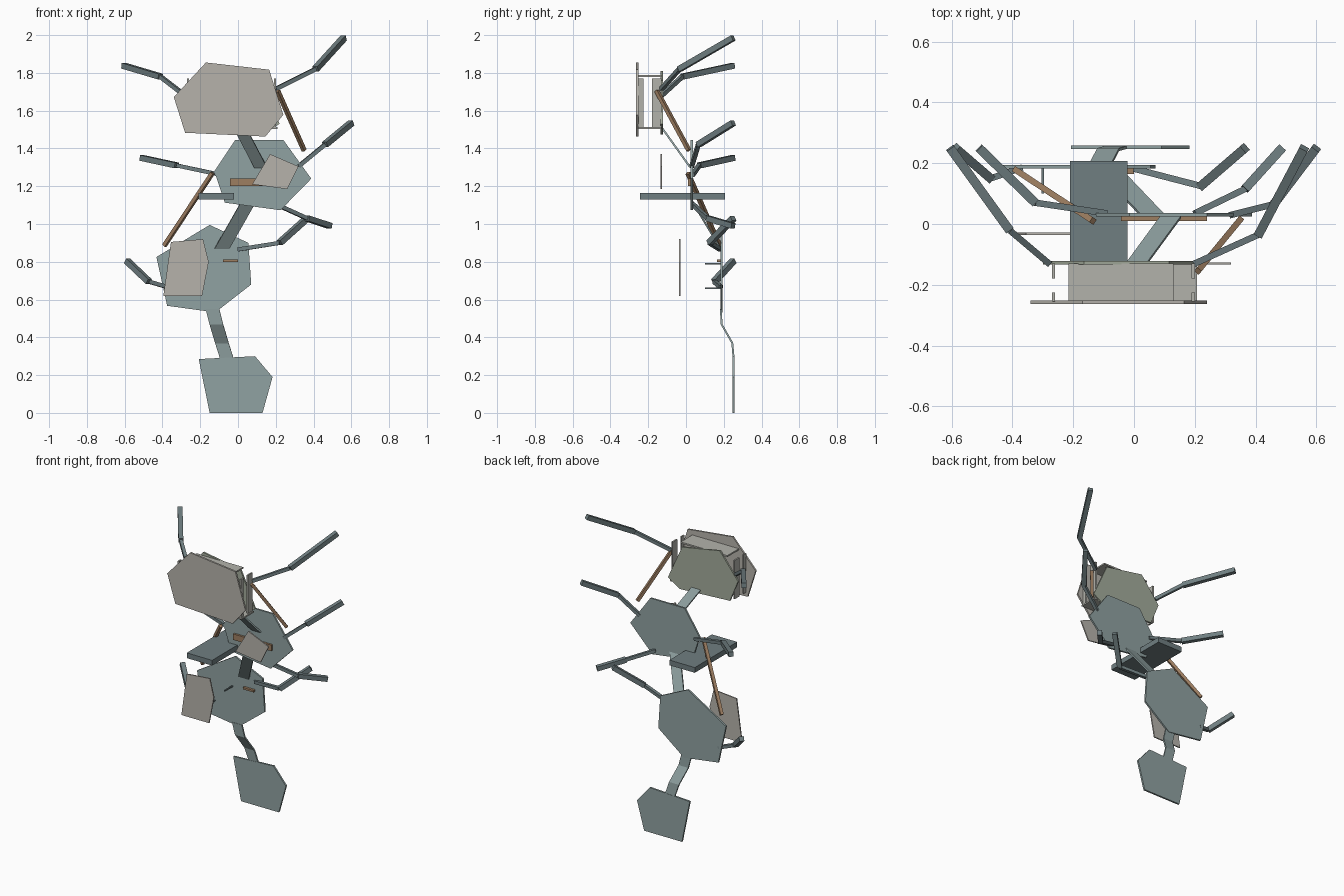
import bpy, bmesh
from mathutils import Vector, Matrix

if "Cube" in bpy.data.objects:
    bpy.data.objects.remove(bpy.data.objects["Cube"])


def mat(name, c):
    m = bpy.data.materials.new(name)
    m.diffuse_color = (*c, 1)
    m.use_nodes = True
    m.node_tree.nodes["Principled BSDF"].inputs["Base Color"].default_value = m.diffuse_color
    return m


SLATE = mat("slate", (0.16, 0.21, 0.22))
PALE = mat("pale_slate", (0.28, 0.36, 0.36))
STONE = mat("stone", (0.47, 0.45, 0.41))
FRAME = mat("frame_grey", (0.45, 0.45, 0.41))
MOSS = mat("moss_grey", (0.37, 0.41, 0.33))
WOOD = mat("wood", (0.34, 0.21, 0.12))


def finish(name, bm, m):
    bmesh.ops.recalc_face_normals(bm, faces=bm.faces)
    me = bpy.data.meshes.new(name)
    bm.to_mesh(me)
    bm.free()
    ob = bpy.data.objects.new(name, me)
    bpy.context.collection.objects.link(ob)
    me.materials.append(m)
    return ob


def plate(name, pts, y, m, t=0.012):
    """Upright polygon sheet from an x/z outline, centred on y."""
    bm = bmesh.new()
    f = bm.faces.new([bm.verts.new((x, y - t / 2, z)) for x, z in pts])
    # keep the first face as the front cap, add the back cap and rim
    back = [bm.verts.new((x, y + t / 2, z)) for x, z in pts]
    bm.faces.new(back)
    front, n = list(f.verts), len(pts)
    for i in range(n):
        j = (i + 1) % n
        bm.faces.new((front[i], front[j], back[j], back[i]))
    return finish(name, bm, m)


def box(name, lo, hi, m):
    bm = bmesh.new()
    lo, hi = Vector(lo), Vector(hi)
    bmesh.ops.create_cube(bm, size=1, matrix=Matrix.Translation((lo + hi) / 2)
                          @ Matrix.Diagonal((*(hi - lo), 1)))
    return finish(name, bm, m)


def beam(name, pts, widths, m):
    """Chain of square bars through the points."""
    bm = bmesh.new()
    for p, q, w in zip(pts, pts[1:], widths):
        p, q = Vector(p), Vector(q)
        d = q - p
        bmesh.ops.create_cube(bm, size=1, matrix=Matrix.Translation((p + q) / 2)
                              @ d.to_track_quat('Z', 'Y').to_matrix().to_4x4()
                              @ Matrix.Diagonal((w, w, d.length, 1)))
    return finish(name, bm, m)


def ribbon(name, pts, w, t=0.01):
    """Bent flat strip joining two plates."""
    bm = bmesh.new()
    rows = [[bm.verts.new((x + s * w / 2, y, z)) for s in (-1, 1)] for x, y, z in pts]
    for a, b in zip(rows, rows[1:]):
        bm.faces.new((a[0], a[1], b[1], b[0]))
    ob = finish(name, bm, PALE)
    mod = ob.modifiers.new("thickness", 'SOLIDIFY')
    mod.thickness = t
    mod.offset = 0
    return ob


# Stacked backing plates
plate("base_plate", [(-.208, .285), (.09, .30), (.183, .19), (.13, 0), (-.15, 0)], .252, PALE)
plate("lower_plate", [(-.15, .995), (.055, .90), (.07, .68), (-.12, .532), (-.375, .567),
                      (-.432, .825)], .188, PALE)
plate("middle_plate", [(-.015, 1.445), (.24, 1.445), (.388, 1.24), (.225, 1.073),
                       (-.07, 1.113), (-.125, 1.28)], .03, PALE)
plate("upper_back_plate", [(-.165, 1.81), (.115, 1.76), (.22, 1.53), (.13, 1.475),
                           (-.24, 1.495), (-.30, 1.64)], -.128, MOSS)
plate("upper_front_plate", [(-.17, 1.855), (.165, 1.817), (.24, 1.578), (.145, 1.463),
                            (-.28, 1.483), (-.34, 1.672)], -.258, STONE)

# Strips linking the plates
ribbon("lower_strip", [(-.06, .252, .29), (-.085, .245, .37), (-.115, .188, .47),
                       (-.135, .185, .55)], .072)
ribbon("middle_strip", [(-.085, .182, .87), (.06, .03, 1.125)], .078)
ribbon("upper_strip", [(.12, .022, 1.30), (.01, -.128, 1.51)], .068)

# Frame between the two upper plates
box("frame_top", (-.215, -.255, 1.778), (.13, -.13, 1.788), FRAME)
box("frame_bottom", (-.215, -.255, 1.504), (.208, -.13, 1.514), FRAME)
for side, x in (("left", -.265), ("right", .195)):
    box(f"frame_{side}_back_strip", (x - .005, -.18, 1.51), (x + .005, -.13, 1.77), FRAME)
    box(f"frame_{side}_front_strip", (x - .005, -.255, 1.51), (x + .005, -.225, 1.77), FRAME)

# Horizontal shelf and floating panels
box("shelf", (-.21, -.243, 1.13), (-.022, .207, 1.165), SLATE)
plate("middle_panel", [(.17, 1.37), (.32, 1.305), (.26, 1.185), (.075, 1.21)], -.13, STONE, .008)
plate("lower_panel", [(-.355, .905), (-.185, .92), (-.155, .80), (-.19, .62), (-.395, .62)],
      -.032, STONE, .008)

# Wooden battens, rods and small pins
box("middle_batten", (-.043, .01, 1.20), (.24, .024, 1.24), WOOD)
box("lower_batten", (-.08, .165, .80), (0, .182, .813), WOOD)
beam("right_rod", [(.21, -.155, 1.705), (.35, .015, 1.39)], [.02], WOOD)
beam("left_rod", [(-.135, .01, 1.27), (-.39, .178, .885)], [.02], WOOD)
for i, (x, z) in enumerate(((-.30, .66), (-.17, .79))):
    beam(f"pin_{i}", [(x, .10, z), (x, .188, z)], [.008], SLATE)

# Jointed arms: thin inner bar, thicker outer bar
arms = {
    "upper_right": [(.20, -.13, 1.715), (.41, -.035, 1.82), (.56, .25, 1.985)],
    "upper_left": [(-.28, -.13, 1.68), (-.41, -.02, 1.78), (-.605, .25, 1.838)],
    "middle_right": [(.32, .03, 1.305), (.46, .065, 1.42), (.60, .25, 1.535)],
    "middle_left": [(-.09, .035, 1.26), (-.325, .07, 1.31), (-.51, .25, 1.35)],
    "inner_right": [(.20, .035, 1.105), (.365, .115, 1.03), (.487, .25, .99)],
    "lower_right": [(0, .182, .865), (.22, .125, .90), (.365, .25, 1.03)],
    "lower_left": [(-.37, .185, .665), (-.472, .15, .695), (-.588, .25, .805)],
}
for n, p in arms.items():
    beam(f"{n}_arm", p, (.021, .03), SLATE)
